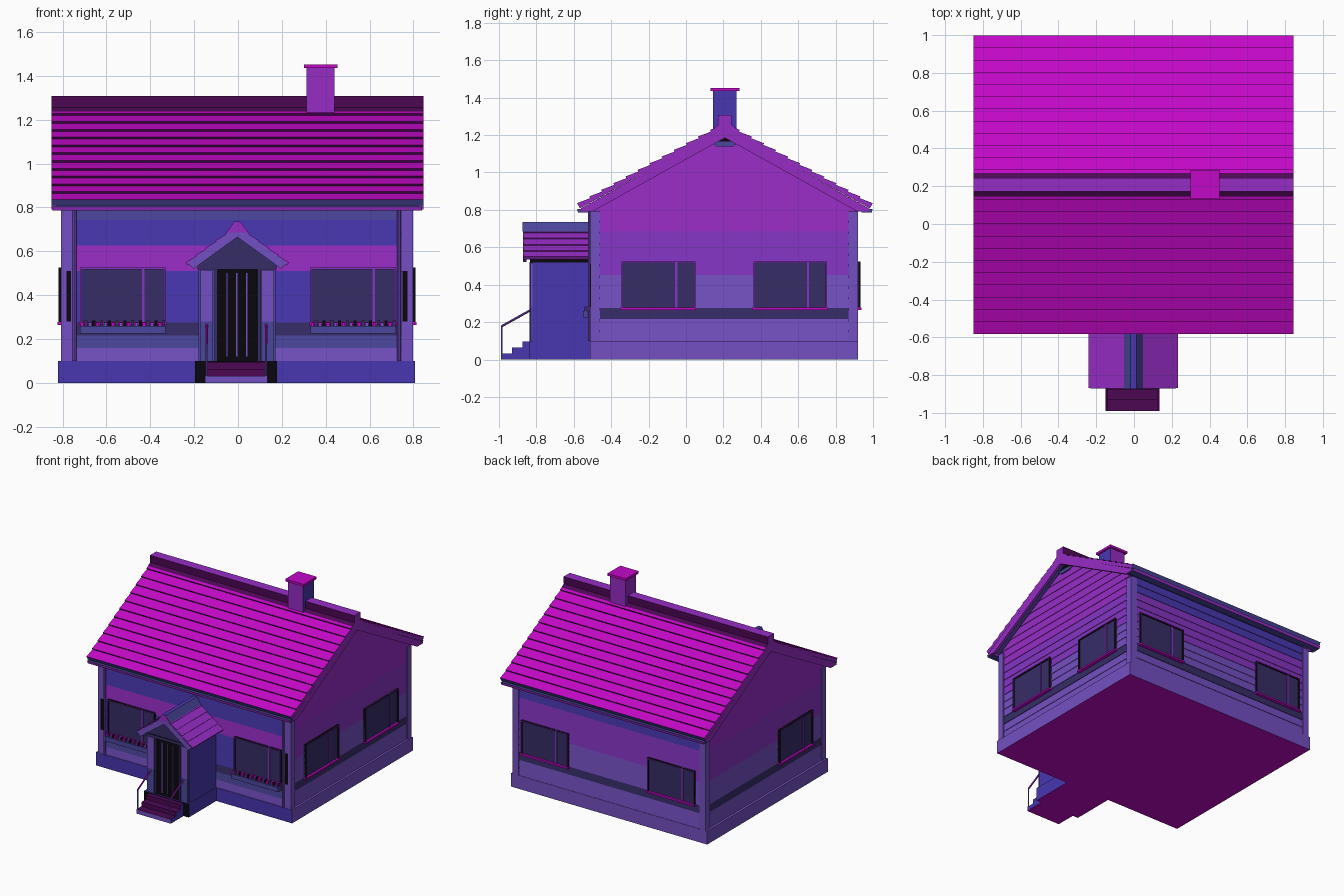
import bpy, bmesh, math
from mathutils import Vector

if "Cube" in bpy.data.objects:
    bpy.data.objects.remove(bpy.data.objects["Cube"])

# Palette (sRGB hex converted to linear)
PALETTE = {"magenta": "C408C8", "violet": "7450C2", "purple": "962CC4", "mid_purple": "8434C2",
           "blue": "4836B0", "slate": "4A469C", "dusk": "362C66", "black": "0A070C", "plum": "4C0854"}
MATS = {}
for key, code in PALETTE.items():
    srgb = [int(code[i:i + 2], 16) / 255 for i in (0, 2, 4)]
    rgba = [c / 12.92 if c < 0.04 else ((c + 0.055) / 1.055) ** 2.4 for c in srgb] + [1]
    m = bpy.data.materials.new(key)
    m.use_nodes = True
    m.diffuse_color = rgba
    m.node_tree.nodes["Principled BSDF"].inputs["Base Color"].default_value = rgba
    MATS[key] = m


def finish(name, bm, paint):
    """Turn a bmesh into an object; paint is a colour or a rule(normal, centre)."""
    bmesh.ops.recalc_face_normals(bm, faces=bm.faces[:])
    mesh = bpy.data.meshes.new(name)
    slots = []
    for f in bm.faces:
        key = paint(f.normal, f.calc_center_median()) if callable(paint) else paint
        if key not in slots:
            slots.append(key)
            mesh.materials.append(MATS[key])
        f.material_index = slots.index(key)
    bm.to_mesh(mesh)
    bm.free()
    bpy.context.collection.objects.link(bpy.data.objects.new(name, mesh))


def loft(bm, start, end):
    """Closed solid between two matching outlines."""
    a = [bm.verts.new(p) for p in start]
    b = [bm.verts.new(p) for p in end]
    bm.faces.new(a)
    bm.faces.new(b[::-1])
    for i in range(len(a)):
        j = (i + 1) % len(a)
        bm.faces.new((a[i], a[j], b[j], b[i]))


def prism(bm, profile, axis, lo, hi):
    """Extrude a (u, z) profile along x or y."""
    put = (lambda t, u, z: (t, u, z)) if axis == "x" else (lambda t, u, z: (u, t, z))
    loft(bm, [put(lo, *p) for p in profile], [put(hi, *p) for p in profile])


def solid(name, profile, axis, lo, hi, paint):
    bm = bmesh.new()
    prism(bm, profile, axis, lo, hi)
    finish(name, bm, paint)


def box(name, x0, x1, y0, y1, z0, z1, paint):
    solid(name, [(y0, z0), (y1, z0), (y1, z1), (y0, z1)], "x", x0, x1, paint)


def rod(name, p, q, r, paint, sides=8):
    p, q = Vector(p), Vector(q)
    turn = (q - p).to_track_quat("Z", "Y")
    ring = [turn @ Vector((r * math.cos(a), r * math.sin(a), 0))
            for a in (math.tau * i / sides for i in range(sides))]
    bm = bmesh.new()
    loft(bm, [p + v for v in ring], [q + v for v in ring])
    finish(name, bm, paint)


# Wall frames: u runs to the viewer's right, out points away from the house
X0, X1, Y0, Y1, MID = -0.795, 0.785, -0.5, 0.91, 0.208
PLACE = {"front": lambda u, out, z: (u, Y0 - out, z),
         "left": lambda u, out, z: (X1 + out, u, z),
         "back": lambda u, out, z: (-u, Y1 + out, z),
         "right": lambda u, out, z: (X0 - out, -u, z)}


def wall_box(name, side, u0, u1, o0, o1, z0, z1, paint):
    (xa, ya, _), (xb, yb, _) = PLACE[side](u0, o0, z0), PLACE[side](u1, o1, z1)
    box(name, min(xa, xb), max(xa, xb), min(ya, yb), max(ya, yb), z0, z1, paint)


# Foundation and wall core
def base_paint(n, c):
    return "magenta" if n.z < -0.5 else "blue" if n.y < -0.5 else "violet"


box("foundation", -0.82, 0.808, -0.512, 0.92, 0, 0.1, base_paint)
solid("wall_core", [(Y0, 0.1), (Y1, 0.1), (Y1, 0.8), (MID, 1.2), (Y0, 0.8)], "x", X0, X1, "purple")

# Clapboards, coloured in horizontal bands (upper limit, colour)
LOW = [(0.215, "violet"), (0.275, "dusk"), (0.45, "violet")]
GABLE = LOW + [(0.66, "mid_purple"), (2, "purple")]
BANDS = {"front": [(0.155, "violet"), (0.215, "slate"), (0.275, "dusk"), (0.52, "blue"),
                   (0.63, "purple"), (0.75, "blue"), (2, "slate")],
         "back": LOW + [(0.69, "mid_purple"), (2, "blue")],
         "left": GABLE, "right": GABLE}
PITCH = 0.0585
for side, bands in BANDS.items():
    gable = side in ("left", "right")
    centre = {"left": MID, "right": -MID, "front": -0.005, "back": 0.005}[side]

    def half(z):
        return min(0.7, (1.2 - z) / 0.56) if gable else 0.785

    bm = bmesh.new()
    for i in range(18 if gable else 12):
        z0, z1 = 0.1 + i * PITCH, 0.1 + (i + 1) * PITCH
        wedge = [(0, z0), (0.007, z0), (0.003, z1), (0, z1)]
        loft(bm, *[[PLACE[side](centre + s * half(z), o, z) for o, z in wedge] for s in (-1, 1)])
    finish(side + "_clapboards", bm,
           lambda n, c: next(col for top, col in bands if c.z < top))

# Corner boards, downpipes and gable peaks
for xs, x in (("left", X1), ("right", X0)):
    sx = math.copysign(1, x)
    for ys, y in (("front", Y0), ("back", Y1)):
        sy = -1 if ys == "front" else 1
        xa, xb = sorted((x + sx * 0.012, x - sx * 0.04))
        ya, yb = sorted((y + sy * 0.01, y - sy * 0.04))
        box(f"{ys}_{xs}_corner_board", xa, xb, ya, yb, 0.1, 0.79, "violet")
    rod(xs + "_downpipe", (x - sx * 0.05, Y0 - 0.015, 0.1), (x - sx * 0.05, Y0 - 0.015, 0.79), 0.009, "violet")
    xa, xb = sorted((x - sx * 0.012, x - sx * 0.034))
    box(xs + "_corner_slot", xa, xb, Y0 - 0.013, Y0 - 0.005, 0.28, 0.51, "black")
    solid(xs + "_gable_vent", [(MID - 0.055, 1.165), (MID + 0.055, 1.165), (MID, 1.195)], "x",
          x, x + sx * 0.016, "black")
    solid(xs + "_gable_collar", [(MID - 0.045, 1.14), (MID + 0.045, 1.14), (MID + 0.075, 1.165), (MID - 0.075, 1.165)],
          "x", x, x + sx * 0.014, "slate")


# Windows
def window(name, side, u0, u1, flowers=False):
    z0, z1, t = 0.275, 0.525, 0.008
    axis = 1 if side in ("front", "back") else 0

    def frame_paint(n, c):
        return "mid_purple" if abs(n[axis]) > 0.5 else "black"

    wall_box(name + "_glass", side, u0, u1, 0, 0.012, z0, z1, "dusk")
    for part, a, b, c, d in (("top", u0, u1, z1 - t, z1), ("left", u0, u0 + t, z0, z1),
                             ("right", u1 - t, u1, z0, z1)):
        wall_box(f"{name}_frame_{part}", side, a, b, 0, 0.024, c, d, frame_paint)
    um = u0 + (u1 - u0) * 0.74
    wall_box(name + "_mullion", side, um - 0.006, um + 0.006, 0, 0.018, z0, z1, "mid_purple")
    wall_box(name + "_sill", side, u0 - 0.004, u1 + 0.004, 0, 0.028, z0 - 0.01, z0 + 0.002, "magenta")
    if flowers:
        wall_box(name + "_planter", side, u0, u1, 0.012, 0.052, 0.225, 0.26, "slate")
        for i in range(22):
            u = u0 + (u1 - u0) * (i + 0.5) / 22
            wall_box(f"{name}_flower_{i}", side, u - 0.007, u + 0.007, 0.03, 0.044, 0.258,
                     0.276 + 0.008 * (i % 2), ("magenta", "dusk", "violet", "black")[i % 4])


for sign, tag in ((-1, "right"), (1, "left")):
    lo, hi = sorted((sign * 0.33, sign * 0.72))
    window(f"front_{tag}_window", "front", lo, hi, True)
    window(f"back_{tag}_window", "back", lo, hi)
window("left_front_window", "left", -0.345, 0.05)
window("left_back_window", "left", 0.36, 0.755)
window("right_front_window", "right", -0.05, 0.345)


# Stepped shingle courses from eave to ridge
def shingles(name, eave, ridge, axis, lo, hi, rows, thick, paint):
    eave, ridge = Vector(eave), Vector(ridge)
    d = (ridge - eave).normalized()
    n = Vector((-d.y, d.x)) if d.x > 0 else Vector((d.y, -d.x))
    bm = bmesh.new()
    for i in range(rows):
        p, q = eave.lerp(ridge, i / rows), eave.lerp(ridge, (i + 1) / rows)
        prism(bm, [p, p + n * thick, q + n * thick * 0.68, q], axis, lo, hi)
    finish(name, bm, paint)


def roof_paint(n, c):
    if abs(n.x) > 0.9 or n.z < -0.6:
        return "purple"
    if n.z > 0.5:
        return "magenta"
    return "slate" if c.z < 0.84 else "plum"


# Main roof: courses, deck, bargeboards, gutters
for s, tag in ((-1, "front"), (1, "back")):
    def flip(pts):
        return [(MID + s * u, z) for u, z in pts]

    shingles(tag + "_roof", *flip([(0.775, 0.808), (0, 1.235)]), "x", -0.85, 0.845, 12, 0.032, roof_paint)
    solid(tag + "_roof_deck", flip([(0.765, 0.81), (0, 1.237), (0, 1.21), (0.765, 0.79)]),
          "x", -0.84, 0.835, "slate")
    for x in (-0.85, 0.825):
        solid(tag + "_bargeboard", flip([(0.77, 0.808), (0, 1.238), (0, 1.185), (0.71, 0.79), (0.77, 0.79)]),
              "x", x, x + 0.02, "purple")
    solid(tag + "_gutter", flip([(0.73, 0.785), (0.785, 0.785), (0.79, 0.805), (0.73, 0.805)]),
          "x", -0.845, 0.84, lambda n, c: "purple" if abs(n.y) > 0.5 else "slate")


# Ridge: dark flashing under a raised cap
def ridge_paint(n, c):
    return "plum" if abs(n.y) > 0.3 else "purple"


solid("ridge_flashing", [(MID - 0.062, 1.237), (MID, 1.275), (MID + 0.062, 1.237)], "x", -0.85, 0.845, ridge_paint)
solid("ridge_cap", [(MID - 0.036, 1.255), (MID - 0.036, 1.308), (MID + 0.036, 1.308), (MID + 0.036, 1.255)],
      "x", -0.85, 0.845, ridge_paint)

# Chimney
box("chimney", 0.312, 0.44, 0.145, 0.27, 1.15, 1.437, lambda n, c: "blue" if n.x > 0.5 else "purple")
box("chimney_cap", 0.3, 0.453, 0.132, 0.285, 1.435, 1.452, "magenta")

# Porch body and entrance
box("porch_base", -0.195, 0.178, -0.838, Y0, 0, 0.1,
    lambda n, c: "magenta" if n.z < -0.5 else "black" if n.y < -0.5 else "blue")
box("porch_body", -0.18, 0.17, -0.82, Y0, 0.1, 0.535, lambda n, c: "slate" if n.y < -0.5 else "blue")
box("porch_beam", -0.185, 0.175, -0.835, Y0, 0.518, 0.54, lambda n, c: "dusk" if n.y < -0.5 else "black")
solid("porch_gable", [(-0.19, 0.535), (0.18, 0.535), (-0.005, 0.69)], "y", -0.83, Y0, "dusk")
for x0 in (-0.172, 0.108):
    box("porch_pillar", x0, x0 + 0.056, -0.832, -0.8, 0.28, 0.515, "violet")
    box("porch_pillar_foot", x0, x0 + 0.056, -0.832, -0.8, 0.1, 0.28, "slate")
box("door", -0.1, 0.09, -0.826, -0.8, 0.1, 0.52, "black")
for i in range(3):
    x = -0.05 + i * 0.045
    box(f"door_bar_{i}", x - 0.003, x + 0.003, -0.831, -0.82, 0.12, 0.5, "violet")
for x in (-0.108, 0.09):
    box("door_jamb", x, x + 0.014, -0.836, -0.8, 0.1, 0.52, "dusk")

# Porch roof
for s, tag in ((-1, "right"), (1, "left")):
    def fold(pts):
        return [(-0.003 + s * u, z) for u, z in pts]

    shingles(f"porch_roof_{tag}", *fold([(0.226, 0.535), (0, 0.7)]), "y", -0.868, Y0, 5, 0.018, "purple")
    solid(f"porch_bargeboard_{tag}", fold([(0.226, 0.548), (0, 0.715), (0, 0.665), (0.2, 0.52)]),
          "y", -0.872, -0.852, "violet")
solid("porch_ridge_cap", [(-0.053, 0.685), (-0.018, 0.735), (0.012, 0.735), (0.047, 0.685)], "y", -0.874, Y0,
      lambda n, c: "blue" if n.z > 0.9 else "purple" if n.y < -0.5 else "slate")


# Entrance steps and handrails
def step_paint(n, c):
    if abs(n.x) > 0.5:
        return "blue"
    if n.z < -0.5:
        return "magenta"
    return "violet" if n.y < -0.5 and c.z < 0.03 else "plum"


for i, y in enumerate((-0.99, -0.93, -0.875)):
    box(f"step_{i}", -0.15, 0.135, y, -0.83, 0, 0.032 * (i + 1), step_paint)
for x, tag in ((-0.143, "right"), (0.128, "left")):
    rod(tag + "_rail_post", (x, -0.985, 0.02), (x, -0.985, 0.18), 0.005, "violet")
    rod(tag + "_handrail", (x, -0.985, 0.178), (x, -0.82, 0.27), 0.006,
        lambda n, c: "violet" if abs(n.x) > 0.8 else "magenta")
